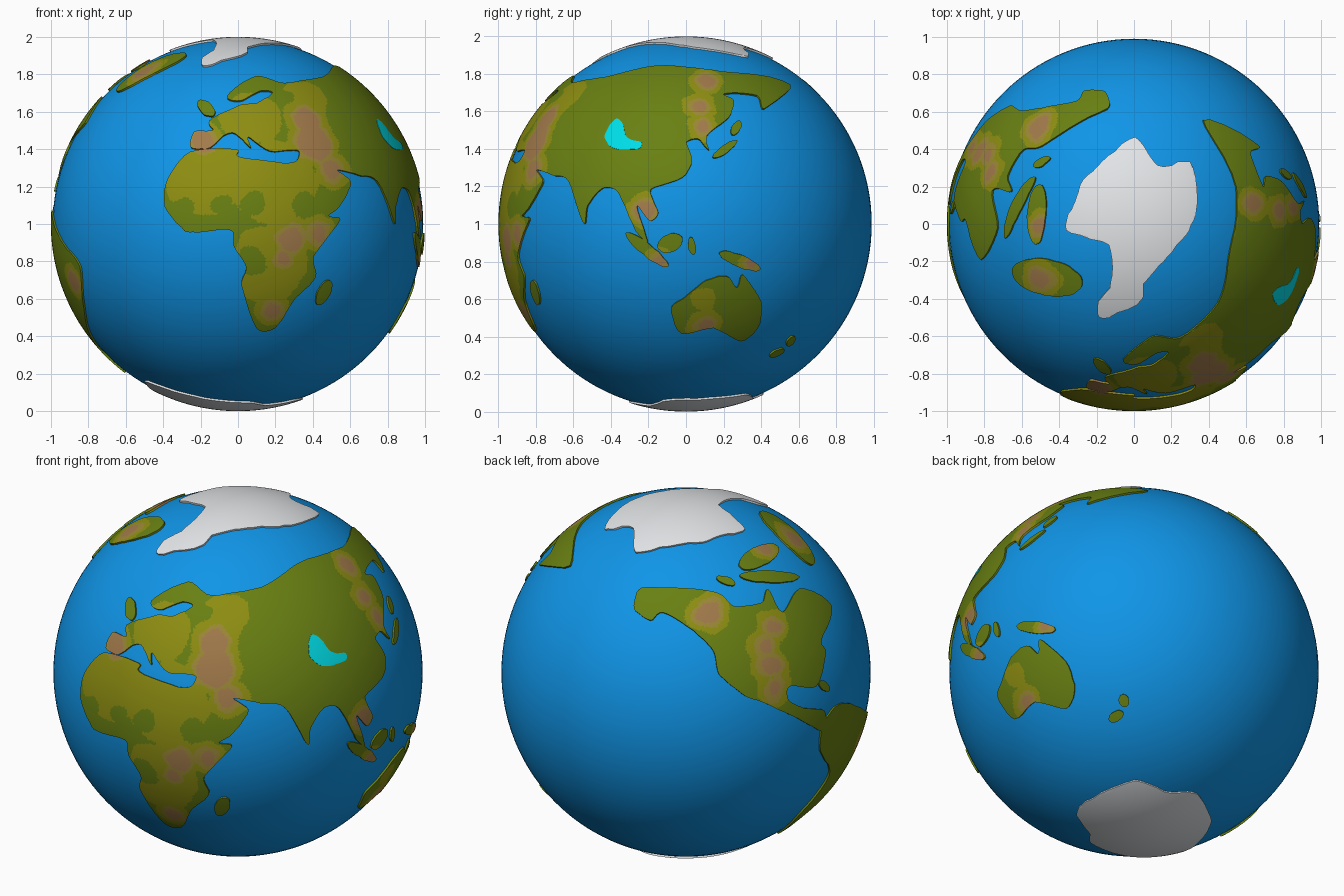
import bpy, math
from mathutils import Vector, noise
from mathutils.geometry import delaunay_2d_cdt

if "Cube" in bpy.data.objects:
    bpy.data.objects.remove(bpy.data.objects["Cube"])

SCALE = 187.0               # drawing units per model unit
LAND_R, OCEAN_R, WALL_R = 1.0, 0.99, 0.98
STEP = 0.015                # land grid spacing
CENTRE = Vector((0, 0, 1))


def material(name, rgb):
    m = bpy.data.materials.new(name)
    m.diffuse_color = (*rgb, 1)
    m.use_nodes = True
    m.node_tree.nodes["Principled BSDF"].inputs["Base Color"].default_value = m.diffuse_color
    return m


OCEAN = material("ocean blue", (0.005, 0.30, 0.80))
GREEN = material("lowland green", (0.14, 0.215, 0.006))
OLIVE = material("plain olive", (0.27, 0.27, 0.006))
TAN = material("hill tan", (0.33, 0.25, 0.037))
BROWN = material("mountain brown", (0.36, 0.195, 0.07))
ICE = material("ice white", (0.78, 0.80, 0.82))
LAKE = material("lake cyan", (0.0, 0.74, 0.82))

# Drawing directions: origin on the sheet, azimuth, elevation
VIEWS = {"front": (238, 224, 0, 0), "right": (687, 224, 90, 0),
         "top": (1134, 224.5, 0, 90), "back_left": (686, 672, 215, 25),
         "below": (1134, 672, 140, -30)}


def on_globe(view, flat):
    """Lift flat x, y pairs seen in a view onto the unit sphere."""
    ox, oy, az, el = VIEWS[view]
    az, el = math.radians(az), math.radians(el)
    d = Vector((math.sin(az) * math.cos(el), -math.cos(az) * math.cos(el), math.sin(el)))
    right = Vector((math.cos(az), math.sin(az), 0))
    up = d.cross(right)
    out = []
    for x, y in zip(flat[::2], flat[1::2]):
        u, v = (x - ox) / SCALE, (oy - y) / SCALE
        depth = math.sqrt(max(0.0, 1 - u * u - v * v))
        out.append((right * u + up * v + d * depth).normalized())
    return out


def oval(view, x, y, a, b, angle):
    """Outline of an oval island lying at an angle."""
    c, s = math.cos(math.radians(angle)), math.sin(math.radians(angle))
    flat = []
    for k in range(10):
        p, q = a * math.cos(k * math.tau / 10), b * math.sin(k * math.tau / 10)
        flat += [x + p * c - q * s, y + p * s + q * c]
    return on_globe(view, flat)


def smooth_loop(p, rough, n=5):
    """Closed Catmull-Rom curve on the sphere with a slightly ragged coast."""
    out = []
    for i in range(len(p)):
        a, b, c, e = p[i - 1], p[i], p[(i + 1) % len(p)], p[(i + 2) % len(p)]
        for k in range(n):
            t = k / n
            q = b + (c - a) * (0.4 * t * (1 - t) ** 2) + (c - b) * (t * t * (3 - 2 * t)) \
                - (e - b) * (0.4 * t * t * (1 - t))
            out.append((q + noise.noise_vector(q * 22) * rough).normalized())
    return out


def blobs(view, flat):
    pts = on_globe(view, [c for i, c in enumerate(flat) if i % 3 < 2])
    return [(p, r / SCALE) for p, r in zip(pts, flat[2::3])]


# Mountain cores (x, y, radius), then plains and lowland patches
MOUNTAINS = blobs("front", [306, 120, 13, 314, 142, 17, 333, 170, 9, 204, 140, 9, 290, 240, 12,
                            318, 234, 8, 283, 257, 6, 272, 311, 7, 73, 280, 9])
MOUNTAINS += blobs("right", [706, 82, 8, 702, 105, 6, 704, 128, 5, 648, 208, 9, 661, 262, 4,
                             753, 264, 5, 706, 324, 7])
MOUNTAINS += blobs("back_left", [709, 611, 11, 772, 624, 8, 765, 645, 6, 772, 667, 9, 774, 687, 8, 764, 548, 6])
MOUNTAINS += blobs("top", [1040, 278, 12])
PLAINS = blobs("front", [205, 175, 42, 275, 182, 45, 270, 265, 40, 250, 118, 32, 308, 98, 24])
PLAINS += blobs("right", [705, 300, 13])
LOWLANDS = blobs("front", [252, 262, 14, 306, 205, 14, 252, 204, 13, 222, 205, 10, 182, 212, 13, 285, 98, 9])


def land_colour(p):
    """Slot index by distance from the nearest mountain core."""
    wob = 0.03 * noise.noise(p * 7) + 0.015 * noise.noise(p * 17)
    near = lambda group: min((p - c).length - r for c, r in group) + wob
    m = near(MOUNTAINS)
    if m < 0:
        return 3
    if m < 0.025:
        return 2
    if m < 0.06 or (near(PLAINS) < 0 and near(LOWLANDS) > 0):
        return 1
    return 0


def plate(name, outline, mats, rule=None, radius=LAND_R, inner=WALL_R, rough=0.005):
    """Raised plate on the globe bounded by a smooth coast."""
    coast = smooth_loop(outline, rough)
    c = sum(coast, Vector()).normalized()
    e1 = c.orthogonal().normalized()
    e2 = c.cross(e1)

    def flatten(p):
        t = Vector((p.dot(e1), p.dot(e2)))
        return t.normalized() * math.acos(max(-1, min(1, p.dot(c))))

    def lift(q):
        a = q.length
        t = q / a if a > 1e-9 else Vector((1, 0))
        return c * math.cos(a) + (e1 * t.x + e2 * t.y) * math.sin(a)

    flat = [flatten(p) for p in coast]
    n = len(flat)
    x0, x1 = min(q.x for q in flat), max(q.x for q in flat)
    y0, y1 = min(q.y for q in flat), max(q.y for q in flat)
    grid = [Vector((x0 + (i + 0.5 * (j % 2)) * STEP, y0 + j * STEP * 0.866))
            for j in range(1, int((y1 - y0) / STEP / 0.866) + 1)
            for i in range(1, int((x1 - x0) / STEP) + 1)]
    res = delaunay_2d_cdt(flat + grid, [(i, (i + 1) % n) for i in range(n)], [], 1, 1e-6)
    tris = [tuple(f) for f in res[2]]
    used = sorted({i for f in tris for i in f})
    index = {v: k for k, v in enumerate(used)}
    unit = [lift(res[0][i]) for i in used]
    faces = [tuple(index[i] for i in f) for f in tris]
    slots = [rule(sum((unit[i] for i in f), Vector()).normalized()) if rule else 0 for f in faces]
    # Coast walls hang from every open edge
    verts = [p * radius for p in unit]
    edges = {(f[i], f[(i + 1) % 3]): s for f, s in zip(faces, slots) for i in range(3)}
    foot = {}
    for (a, b), s in edges.items():
        if (b, a) not in edges:
            for v in (a, b):
                if v not in foot:
                    foot[v] = len(verts)
                    verts.append(unit[v] * inner)
            faces.append((b, a, foot[a], foot[b]))
            slots.append(s)
    me = bpy.data.meshes.new(name)
    me.from_pydata(verts, [], faces)
    for m in mats:
        me.materials.append(m)
    me.polygons.foreach_set("material_index", slots)
    me.polygons.foreach_set("use_smooth", [True] * len(faces))
    me.set_sharp_from_angle(angle=math.radians(40))
    ob = bpy.data.objects.new(name, me)
    ob.location = CENTRE
    bpy.context.collection.objects.link(ob)


def land(name, outline):
    plate(name, outline, [GREEN, OLIVE, TAN, BROWN], land_colour)


# Ocean ball
bpy.ops.mesh.primitive_uv_sphere_add(segments=128, ring_count=64, radius=OCEAN_R, location=CENTRE)
ball = bpy.context.object
ball.name = "ocean"
ball.data.materials.append(OCEAN)
bpy.ops.object.shade_smooth()

# Main continent: southern, western and eastern coasts
south = on_globe("front", [337, 170, 351, 182, 341, 205, 329, 216, 340, 220, 314, 256, 316, 277, 295, 299,
                           275, 328, 256, 328, 242, 286, 246, 267, 234, 246, 231, 230, 200, 232, 185, 231,
                           165, 206, 167, 180, 190, 152, 236, 149, 239, 157, 284, 163, 297, 160])
west = on_globe("front", [298, 150, 270, 151, 248, 137, 251, 148, 236, 134, 226, 134, 209, 148, 191, 147,
                          194, 132, 213, 130, 209, 121, 240, 105, 256, 103, 273, 93, 261, 91, 240, 101,
                          227, 96, 256, 76, 285, 83, 322, 77])
east = on_globe("right", [640, 69, 660, 66, 724, 72, 791, 85, 765, 109, 758, 96, 724, 94, 735, 101, 730, 117,
                          708, 136, 710, 150, 699, 139, 688, 142, 693, 160, 683, 178, 652, 190, 659, 212,
                          651, 221, 638, 206, 649, 242, 637, 231, 620, 193, 604, 188, 589, 205, 585, 224,
                          570, 181, 553, 175])
land("main_continent", south + west + east)

# Northern and southern back continents
land("north_back_continent", on_globe("back_left", [
    634, 608, 639, 589, 662, 587, 717, 592, 735, 606, 762, 602, 768, 589, 783, 612, 800, 588, 832, 605,
    822, 640, 826, 652, 817, 686, 790, 686, 789, 700, 804, 708, 825, 711, 824, 732, 793, 716, 759, 701,
    747, 697, 720, 675, 714, 652, 694, 631, 663, 612, 650, 620]))
land("south_back_continent",
     on_globe("back_left", [823, 726, 835, 708, 848, 703, 866, 711])
     + on_globe("front", [80, 267, 84, 310, 99, 349, 125, 373])
     + on_globe("back_left", [800, 815, 830, 775, 821, 751]))

# Southern island continent
land("island_continent", on_globe("right", [672, 308, 685, 298, 707, 281, 728, 276, 738, 288, 744, 275,
                                            762, 302, 759, 327, 742, 341, 715, 328, 682, 333]))

# Smaller islands: centre, half length, half width, angle
land("north_west_island", oval("front", 206, 108, 11, 6, 40))
land("south_west_island", oval("front", 324, 293, 14, 6, -63))
land("long_tropic_island", oval("right", 648, 250, 27, 6, 39))
land("round_tropic_island", oval("right", 671, 243, 13, 9, -25))
land("small_tropic_island", oval("right", 693, 246, 9, 4, 80))
land("east_tropic_island", oval("right", 741, 261, 22, 6, 22))
land("curved_east_island", oval("right", 726, 149, 15, 4, -35))
land("upper_east_island", oval("right", 737, 128, 8, 4, -60))
land("far_upper_island", oval("right", 792, 341, 6, 3, -50))
land("far_lower_island", oval("right", 778, 353, 8, 3, -27))
land("arctic_west_island", oval("back_left", 726, 580, 10, 4, 20))
land("arctic_north_island", oval("back_left", 759, 556, 22, 10, -25))
land("arctic_south_island", oval("back_left", 770, 576, 30, 6, 2))
land("gulf_island", oval("back_left", 825, 686, 7, 4, 45))
land("large_north_island", oval("top", 1047, 278, 36, 18, 12))

# Inland lake plate
plate("lake", on_globe("right", [616, 120, 623, 122, 628, 138, 643, 143, 639, 149, 616, 149, 606, 137]),
      [LAKE], radius=1.002, inner=0.995)

# Polar ice sheets
plate("north_ice", on_globe("top", [1135, 138, 1158, 166, 1190, 163, 1198, 205, 1190, 230, 1168, 256,
                                    1145, 282, 1142, 301, 1103, 319, 1097, 305, 1111, 283, 1108, 246,
                                    1066, 230, 1074, 205, 1080, 185, 1103, 162]), [ICE], rough=0.012)
plate("south_ice", on_globe("below", [1090, 834, 1077, 817, 1085, 803, 1134, 781, 1170, 793, 1198, 795,
                                      1211, 822, 1197, 845])
      + on_globe("front", [147, 382, 195, 397, 250, 403]), [ICE], rough=0.012)
